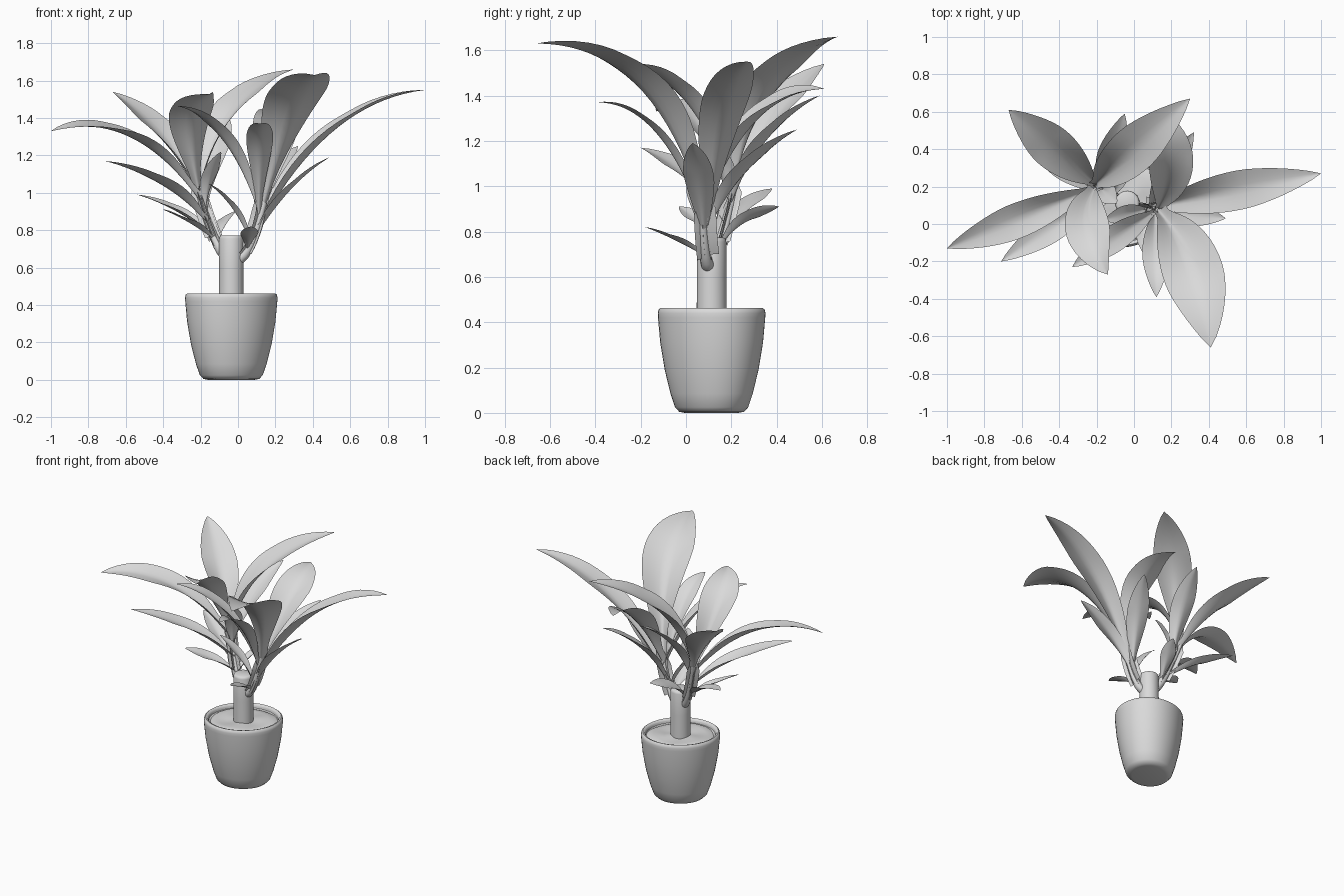
import bpy, math
from mathutils import Vector, Matrix

if "Cube" in bpy.data.objects:
    bpy.data.objects.remove(bpy.data.objects["Cube"], do_unlink=True)

grey = bpy.data.materials.new("plain_grey")
grey.use_nodes = True
colour = (0.7, 0.7, 0.7, 1)
grey.diffuse_color = colour
grey.node_tree.nodes["Principled BSDF"].inputs["Base Color"].default_value = colour

POT_CENTRE = Vector((-0.036, 0.113, 0))
# The pot is slightly oval, along a diagonal
OVAL = Matrix.Rotation(math.radians(36), 3, "Z") @ Matrix.Diagonal((1.07, 0.94, 1))


def add_mesh(name, verts, faces, angle=50):
    mesh = bpy.data.meshes.new(name)
    mesh.from_pydata(verts, [], faces)
    mesh.materials.append(grey)
    obj = bpy.data.objects.new(name, mesh)
    bpy.context.collection.objects.link(obj)
    bpy.ops.object.select_all(action="DESELECT")
    obj.select_set(True)
    bpy.context.view_layer.objects.active = obj
    bpy.ops.object.shade_smooth_by_angle(angle=math.radians(angle))
    return obj


def grid_faces(rows, cols, closed=False):
    """Quads joining consecutive rows of points."""
    faces = []
    for r in range(rows - 1):
        for c in range(cols if closed else cols - 1):
            d = (c + 1) % cols
            faces.append((r * cols + c, r * cols + d,
                          (r + 1) * cols + d, (r + 1) * cols + c))
    return faces


def lathe(name, profile, shape=Matrix.Identity(3), sides=48, wave=0.0):
    """Spin a (radius, height) profile and cap both ends."""
    verts = []
    for radius, z in profile:
        for i in range(sides):
            a = math.tau * i / sides
            ripple = wave * math.sin(3 * a + 9 * radius)
            point = Vector((radius * math.cos(a), radius * math.sin(a), z + ripple))
            verts.append(POT_CENTRE + shape @ point)
    faces = grid_faces(len(profile), sides, closed=True)
    last = (len(profile) - 1) * sides
    faces.append(tuple(reversed(range(sides))))
    faces.append(tuple(range(last, last + sides)))
    add_mesh(name, verts, faces)


def bezier(a, b, c, t):
    return a * (1 - t) ** 2 + b * 2 * t * (1 - t) + c * t * t


def tube(name, a, b, c, start, end, sides=16, steps=8):
    """Tapered round branch along a quadratic curve."""
    verts = []
    for k in range(steps + 1):
        t = k / steps
        p = bezier(a, b, c, t)
        tangent = ((b - a) * (1 - t) + (c - b) * t).normalized()
        u = tangent.cross(Vector((0, 1, 0))).normalized()
        v = tangent.cross(u)
        radius = start + (end - start) * t
        for i in range(sides):
            ang = math.tau * i / sides
            verts.append(p + (u * math.cos(ang) + v * math.sin(ang)) * radius)
    add_mesh(name, verts, grid_faces(steps + 1, sides, closed=True))


def leaf(name, branch, along, tip, width, reach, rise, bow, roll, sheath=5, steps=20, cols=9):
    """Sheath that follows the branch, then an arching blade that opens towards its tip."""
    base = bezier(*branch, along)
    heading = Vector((tip.x - base.x, tip.y - base.y, 0))
    side = heading.normalized().cross(Vector((0, 0, 1)))
    control = base + heading * reach + side * bow
    control.z = base.z + (tip.z - base.z) * rise
    low = max(0.15, along - 0.5)
    path = [(bezier(*branch, low + (along - low) * k / sheath), 0) for k in range(sheath)]
    path += [(bezier(base, control, tip, k / steps), k / steps) for k in range(steps + 1)]
    verts = []
    for k, (p, t) in enumerate(path):
        ahead, behind = path[min(k + 1, len(path) - 1)][0], path[max(k - 1, 0)][0]
        tangent = (ahead - behind).normalized()
        flat = (side - tangent * side.dot(tangent)).normalized()
        up = flat.cross(tangent)
        across = flat * math.cos(roll * t) + up * math.sin(roll * t)
        normal = across.cross(tangent)
        shape = math.sin(math.pi * t ** 1.15) ** 0.85 if 0 < t < 1 else 0
        half = width / 2 * max(shape, 0.36 * (1 - t)) + 0.0005
        cup = 0.95 - 0.7 * min(1, t * 1.6)
        for c in range(cols):
            u = 2 * c / (cols - 1) - 1
            verts.append(p + across * (u * half * math.cos(cup))
                         + normal * (abs(u) ** 1.4 * half * math.sin(cup)))
    add_mesh(name, verts, grid_faces(len(path), cols), angle=80)


# Pot with a rounded rim and inner lip, soil and trunk
lathe("pot", [(0.12, 0), (0.145, 0.005), (0.164, 0.025), (0.184, 0.085), (0.21, 0.19),
              (0.23, 0.31), (0.24, 0.42), (0.241, 0.44), (0.238, 0.455), (0.23, 0.462),
              (0.218, 0.458), (0.213, 0.448), (0.211, 0.435), (0.2, 0.43),
              (0.198, 0.41)], OVAL)
lathe("soil", [(0.21, 0.428), (0.19, 0.438), (0.15, 0.442), (0.1, 0.438), (0.05, 0.442)],
      OVAL, wave=0.004)
lathe("trunk", [(0.066, 0.4), (0.065, 0.6), (0.065, 0.755), (0.061, 0.768), (0.052, 0.773)],
      sides=32)

# Each leaf: tip position, branch position, width, reach, rise, sideways bow, roll
right_leaves = [
    ((0.30, 0.67, 1.66), 0.95, 0.26, 0.2, 0.82, 0, 0),
    ((-1, -0.13, 1.33), 0.85, 0.2, 0.45, 1.33, 0, 0.3),
    ((-0.67, 0.61, 1.54), 0.9, 0.24, 0.4, 0.68, 0, 0),
    ((-0.14, -0.27, 1.53), 0.9, 0.25, 0.35, 0.96, 0.15, -0.25),
    ((-0.71, -0.2, 1.17), 0.6, 0.16, 0.4, 0.75, 0, 0),
    ((-0.54, 0.38, 0.99), 0.4, 0.12, 0.5, 0.75, 0, 0),
    ((-0.40, -0.03, 0.91), 0.35, 0.1, 0.5, 0.65, 0, 0.3),
    ((-0.05, 0.59, 1.4), 0.75, 0.16, 0.3, 0.7, 0, 0),
    ((-0.09, 0.11, 1.22), 0.75, 0.12, 0.2, 0.6, 0, 0),
    ((0, 0.41, 0.91), 0.3, 0.1, 0.4, 0.8, 0, 0.6),
]
left_leaves = [
    ((1, 0.27, 1.55), 0.5, 0.22, 0.4, 0.92, 0, 0),
    ((0.41, -0.66, 1.63), 0.9, 0.34, 0.35, 1, -0.12, 0),
    ((0.15, 0.61, 1.43), 0.85, 0.25, 0.4, 1, 0.12, -0.3),
    ((0.32, 0.49, 1.25), 0.6, 0.15, 0.35, 0.7, 0, 0),
    ((-0.33, -0.23, 1.465), 0.85, 0.15, 0.4, 0.92, 0, 0),
    ((0.12, -0.39, 1.37), 0.8, 0.15, 0.4, 1, 0, 0),
    ((0.49, 0.03, 1.19), 0.45, 0.14, 0.45, 0.7, 0, 0),
    ((-0.16, 0.02, 1.05), 0.5, 0.1, 0.4, 0.7, 0, 0),
    ((0.07, -0.18, 0.82), 0.35, 0.1, 0.5, 0.6, 0, 0),
]

# Two branches, each carrying its own crown of leaves
branches = [
    ("right", right_leaves, (-0.08, 0.13, 0.68), (-0.13, 0.15, 0.73), (-0.215, 0.22, 1.02)),
    ("left", left_leaves, (0, 0.1, 0.645), (0.07, 0.08, 0.66), (0.14, 0.07, 0.95)),
]
for label, leaves, *points in branches:
    branch = [Vector(p) for p in points]
    tube(label + "_branch", *branch, 0.03, 0.015)
    for n, (tip, along, *blade) in enumerate(leaves, 1):
        leaf(f"{label}_leaf_{n}", branch, along, Vector(tip), *blade)
